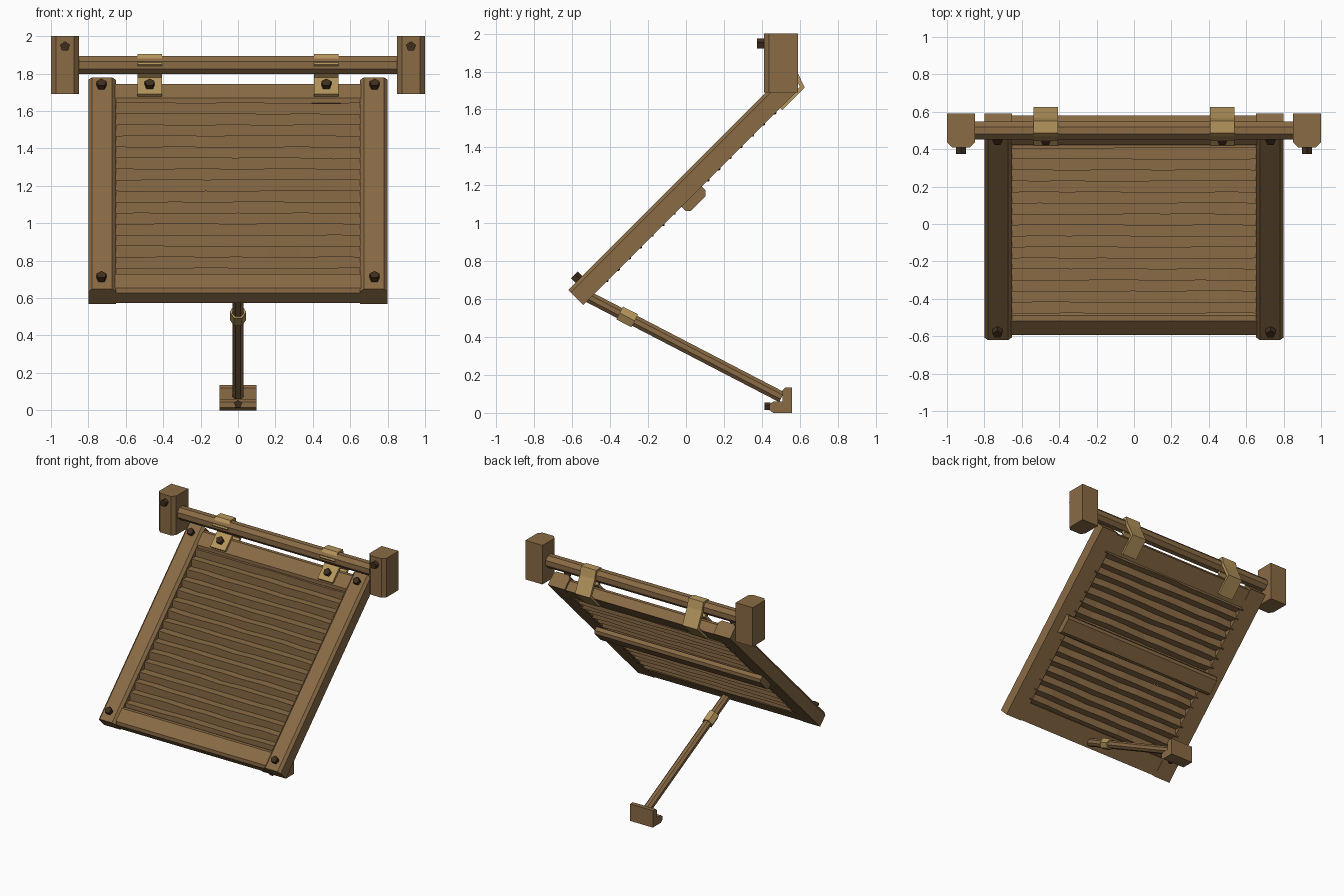
import bpy, bmesh, math, random
from mathutils import Vector

random.seed(4)
if "Cube" in bpy.data.objects:
    bpy.data.objects.remove(bpy.data.objects["Cube"])


def material(name, rgb):
    m = bpy.data.materials.new(name)
    m.use_nodes = True
    m.diffuse_color = (*rgb, 1)
    m.node_tree.nodes["Principled BSDF"].inputs["Base Color"].default_value = (*rgb, 1)
    return m


WOOD = material("brown wood", (0.254, 0.147, 0.06))
STRAP = material("tan strap", (0.46, 0.30, 0.107))
IRON = material("dark bolt", (0.05, 0.027, 0.013))

# World axes and the axes of the tilted panel
X, Y, Z = Vector((1, 0, 0)), Vector((0, 1, 0)), Vector((0, 0, 1))
U = (Y + Z).normalized()
N = (Z - Y).normalized()


def loft(name, rings, mat, caps=True, closed=True):
    """Join rings of points with flat faces."""
    bm = bmesh.new()
    rows = [[bm.verts.new(p) for p in ring] for ring in rings]
    count = len(rows[0])
    for a, b in zip(rows, rows[1:]):
        for i in range(count if closed else count - 1):
            j = (i + 1) % count
            bm.faces.new((a[i], a[j], b[j], b[i]))
    if caps:
        bm.faces.new(rows[0])
        bm.faces.new(rows[-1])
    bmesh.ops.recalc_face_normals(bm, faces=bm.faces)
    mesh = bpy.data.meshes.new(name)
    bm.to_mesh(mesh)
    bm.free()
    mesh.materials.append(mat)
    ob = bpy.data.objects.new(name, mesh)
    bpy.context.collection.objects.link(ob)
    return ob


def prism(name, profile, base, a, b, along, mat=WOOD):
    """Extrude a profile lying in axes a, b by the vector along."""
    ring = [base + a * p + b * q for p, q in profile]
    return loft(name, [ring, [v + along for v in ring]], mat)


def plank(name, base, a, b, along, width, depth, c=0.02):
    """Timber centred on axis a, with chamfers on its far b side."""
    w = width / 2
    profile = [(-w, 0), (w, 0), (w, depth - c), (w - c, depth),
               (c - w, depth), (-w, depth - c)]
    return prism(name, profile, base, a, b, along)


def rod(name, start, end, radius, sides=8, mat=WOOD, turn=0.5):
    d = (end - start).normalized()
    a = X if abs(d.x) < 0.5 else Y
    b = d.cross(a)
    angles = [math.tau * (i + turn) / sides for i in range(sides)]
    profile = [(radius * math.cos(t), radius * math.sin(t)) for t in angles]
    return prism(name, profile, start, a, b, end - start, mat)


def bolt(name, base, d, radius=0.028, length=0.04):
    rod(name, base, base + d * length, radius, 5, IRON, 0.25)


# Panel frame: stiles, rails and back batten
for side, s in (("left", 1), ("right", -1)):
    plank(side + "_stile", X * 0.727 * s + U * 0.02 + N * 0.785, X, N, U * 1.6, 0.147, 0.113)
    for end, u in (("lower", 0.095), ("upper", 1.55)):
        bolt(f"{side}_{end}_frame_bolt", X * 0.73 * s + U * u + N * 0.89, N)
for end, u in (("lower", 0.097), ("upper", 1.533)):
    plank(end + "_rail", X * -0.67 + U * u + N * 0.787, U, N, X * 1.34, 0.145, 0.095)
plank("back_batten", X * -0.73 + U * 0.827 + N * 0.785, U, -N, X * 1.46, 0.15, 0.05)

# Uneven square-cut slats filling the frame
SLATS, STATIONS = 16, 8
for k in range(SLATS):
    u = 0.20 + k * 1.25 / (SLATS - 1)
    rings = []
    for i in range(STATIONS + 1):
        x = -0.68 + 1.36 * i / STATIONS
        r = 0.047 + random.uniform(-0.004, 0.004)
        c = X * x + U * (u + random.uniform(-0.004, 0.004)) + N * 0.829
        rings.append([c + U * r, c + N * r, c - U * r, c - N * r])
    loft(f"slat_{k + 1}", rings, WOOD)

# Hanging bar between two wall posts
rod("hanging_bar", Vector((-0.87, 0.5, 1.845)), Vector((0.87, 0.5, 1.845)), 0.052)
STRAP_PATH = [(0.417, 1.69), (0.507, 1.78), (0.444, 1.85), (0.487, 1.905),
              (0.55, 1.905), (0.567, 1.84), (0.626, 1.715), (0.508, 1.597)]
for side, s in (("left", 1), ("right", -1)):
    plank(side + "_post", Vector((0.925 * s, 0.59, 1.69)), X, -Y, Z * 0.31, 0.15, 0.18, 0.027)
    bolt(side + "_post_bolt", Vector((0.925 * s, 0.415, 1.945)), -Y)
    # Strap looped over the bar and clamped on the upper rail
    rings = [[Vector((0.472 * s + dx, y, z)) for y, z in STRAP_PATH] for dx in (-0.066, 0.066)]
    strap = loft(side + "_strap", rings, STRAP, caps=False, closed=False)
    # Point the faces outward so the thickness grows inward
    if strap.data.polygons[3].normal.z < 0:
        strap.data.flip_normals()
    thick = strap.modifiers.new("thickness", "SOLIDIFY")
    thick.thickness = 0.025
    thick.offset = -1
    bolt(side + "_strap_bolt", X * 0.472 * s + U * 1.55 + N * 0.89, N)

# Prop strut with its binding
top, foot = Vector((0, -0.53, 0.62)), Vector((0, 0.505, 0.083))
rod("prop_strut", top, foot, 0.032)
d = (foot - top).normalized()
mid = Vector((0, -0.31, 0.506))
rod("strut_binding", mid - d * 0.045, mid + d * 0.045, 0.044, 6, STRAP, 0)

# Foot bracket
BRACKET = [(0.46, 0), (0.56, 0), (0.56, 0.135), (0.525, 0.135), (0.51, 0.12),
           (0.51, 0.06), (0.46, 0.06), (0.44, 0.045), (0.44, 0.015)]
prism("foot_bracket", BRACKET, X * -0.1, Y, Z, X * 0.2)
bolt("foot_bolt", Vector((0, 0.445, 0.033)), -Y, 0.022, 0.03)
